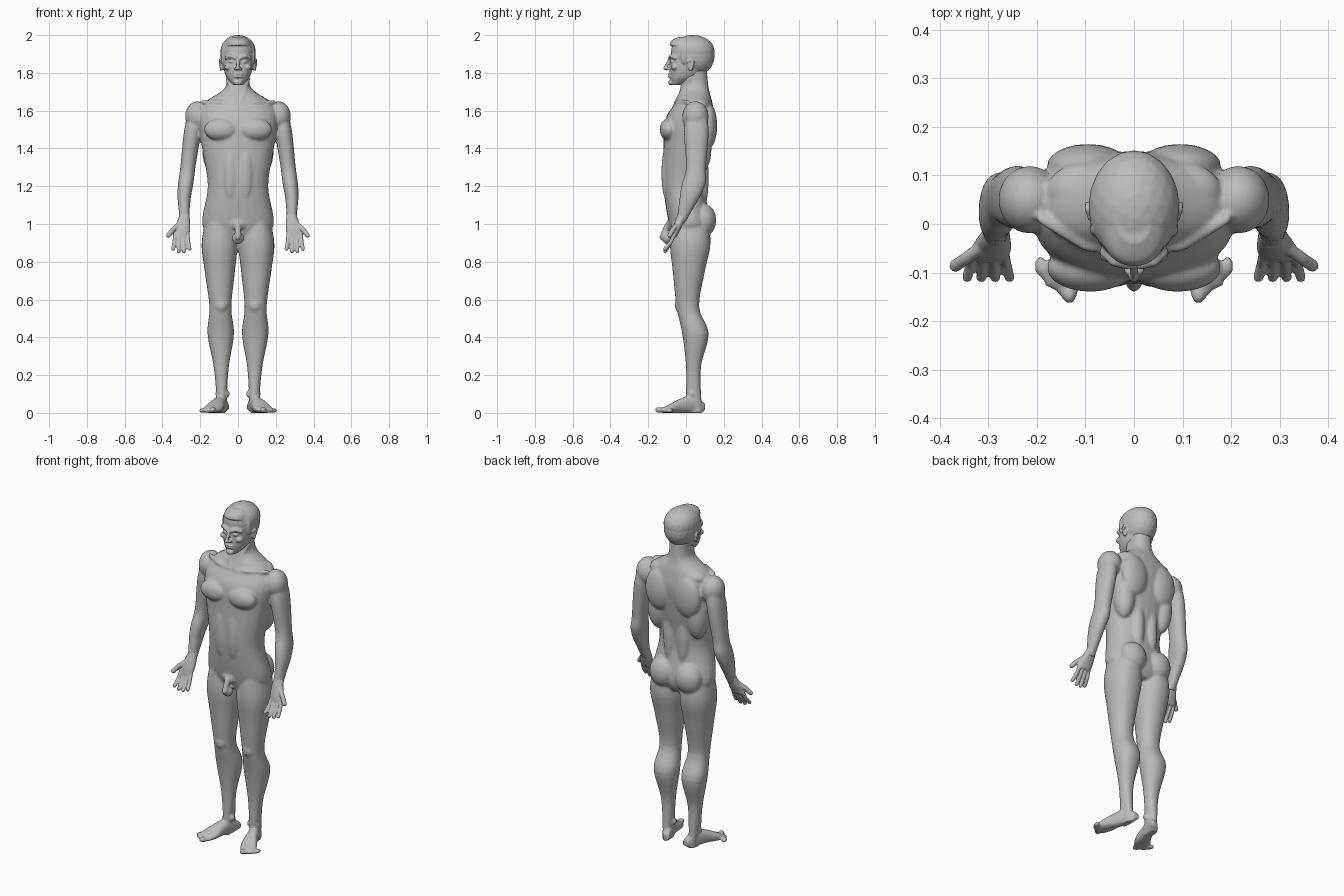
import bpy, bmesh, math
from mathutils import Vector

cube = bpy.data.objects.get("Cube")
if cube:
    bpy.data.objects.remove(cube)

skin = bpy.data.materials.new("grey_clay")
skin.use_nodes = True
skin.diffuse_color = (.5, .5, .5, 1)
skin.node_tree.nodes["Principled BSDF"].inputs["Base Color"].default_value = skin.diffuse_color
BOTH, LEFT, RIGHT, MIDDLE = (1, -1), (1,), (-1,), (1,)
SEGMENTS, STEPS = 28, 5

# One unit ball, reused for every rounded form
ball = bmesh.new()
bmesh.ops.create_icosphere(ball, subdivisions=3, radius=1)
ball.verts.index_update()
BALL_POINTS = [vert.co.copy() for vert in ball.verts]
BALL_FACES = [[vert.index for vert in face.verts] for face in ball.faces]
ball.free()


def spline(before, start, end, after, t):
    """Smooth blend between two neighbouring rings."""
    def blend(p, q, r, s):
        return q + t * (r - p + t * (2*p - 5*q + 4*r - s + t * (3*(q - r) + s - p))) / 2
    return [blend(*values) for values in zip(before, start, end, after)]


def rounded(value, power):
    return math.copysign(abs(value) ** (2 / power), value)


def loft(bm, rings, centre_line, sides=MIDDLE, lengthwise=False, power=2.2):
    """Closed tube; a ring is (position, half width, low side, high side)."""
    last = len(rings) - 1
    path = [spline(rings[max(i - 1, 0)], rings[i], rings[i + 1], rings[min(i + 2, last)], k / STEPS)
            for i in range(last) for k in range(STEPS)]
    path.append(rings[-1])
    for side in sides:
        loops = []
        for position, half_width, low, high in path:
            loop = []
            for k in range(SEGMENTS):
                angle = math.tau * k / SEGMENTS
                x = centre_line(position) + half_width * rounded(math.cos(angle), power)
                depth = (low + high + (high - low) * rounded(math.sin(angle), power)) / 2
                y, z = (position, depth) if lengthwise else (depth, position)
                loop.append(bm.verts.new((x * side, y, z)))
            loops.append(loop)
        for lower, upper in zip(loops, loops[1:]):
            for k in range(SEGMENTS):
                following = (k + 1) % SEGMENTS
                bm.faces.new((lower[k], lower[following], upper[following], upper[k]))
        bm.faces.new(loops[0])
        bm.faces.new(loops[-1])


def add_ball(bm, place, sides):
    for side in sides:
        verts = []
        for point in BALL_POINTS:
            x, y, z = place(point)
            verts.append(bm.verts.new((x * side, y, z)))
        for face in BALL_FACES:
            bm.faces.new([verts[i] for i in face])


def blob(bm, centre, radii, sides=MIDDLE):
    """Ellipsoid, repeated on each side asked for."""
    add_ball(bm, lambda point: Vector(centre) + Vector(radii) * point, sides)


def limb(bm, points, radius, sides=MIDDLE):
    """Thin tube with round ends and joints, for digits and small ridges."""
    for start, end in zip(map(Vector, points), map(Vector, points[1:])):
        def stretch(point):
            return (end if point.dot(end - start) > 0 else start) + point * radius
        add_ball(bm, stretch, sides)


def finish(bm, name, voxel, smoothing):
    """Fuse the overlapping forms into one smooth skin."""
    bmesh.ops.recalc_face_normals(bm, faces=bm.faces)
    mesh = bpy.data.meshes.new(name)
    bm.to_mesh(mesh)
    bm.free()
    mesh.materials.append(skin)
    obj = bpy.data.objects.new(name, mesh)
    bpy.context.collection.objects.link(obj)
    merge = obj.modifiers.new("merge", "REMESH")
    merge.mode = "VOXEL"
    merge.voxel_size = voxel
    merge.use_smooth_shade = True
    relax = obj.modifiers.new("relax", "SMOOTH")
    relax.factor = .5
    relax.iterations = smoothing


def middle_line(position):
    return 0


def leg_line(height):
    return .085 + .015 * height


def foot_line(depth):
    return .1 - .35 * depth


def arm_line(height):
    return .285 - .13 * max(0, height - 1.15)


def hand_line(height):
    return .43 - .14 * height


# Torso and neck
body = bmesh.new()
loft(body, [(.92, .12, -.06, .1), (1, .19, -.09, .13), (1.2, .16, -.12, .1), (1.4, .19, -.12, .13),
            (1.55, .21, -.11, .15), (1.64, .18, -.06, .14), (1.72, .07, -.03, .12),
            (1.82, .06, -.02, .11)], middle_line)

# Legs
loft(body, [(1.06, .06, -.07, .11), (.9, .094, -.085, .13), (.75, .08, -.07, .1), (.56, .058, -.05, .07),
            (.42, .07, -.02, .12), (.25, .041, 0, .08), (.1, .028, 0, .08), (0, .022, 0, .09)],
     leg_line, BOTH)

# Feet, toes and ankle bones
loft(body, [(.1, .02, .01, .05), (.04, .03, 0, .09), (-.02, .037, 0, .08), (-.08, .05, 0, .05),
            (-.13, .04, 0, .025)], foot_line, BOTH, lengthwise=True)
for toe in range(5):
    size = .012 if toe else .016
    blob(body, (.133 + .015 * toe, .014 * toe - .143, size), (size, .022, size), BOTH)
for across in (.055, .108):
    blob(body, (across, .03, .1), (.012, .016, .018), BOTH)

# Arms
loft(body, [(1.62, .03, .02, .1), (1.5, .045, -.01, .12), (1.3, .04, 0, .105), (1.2, .04, -.025, .1),
            (1.05, .027, -.045, .02), (1, .025, -.055, -.01)], arm_line, BOTH)

# Muscle masses
muscles = {
    "shoulder": ((.215, .05, 1.57), (.065, .07, .08)),
    "chest": ((.09, -.09, 1.5), (.09, .05, .06)),
    "shoulder_blade": ((.095, .12, 1.52), (.085, .045, .12)),
    "flank": ((.13, .07, 1.4), (.06, .065, .14)),
    "lower_back": ((.045, .08, 1.25), (.04, .04, .2)),
    "abdomen": ((.04, -.1, 1.27), (.04, .03, .15)),
    "buttock": ((.085, .09, 1.02), (.08, .07, .09)),
    "kneecap": ((.09, -.035, .57), (.034, .024, .04)),
    "neck_slope": ((.09, .07, 1.63), (.09, .06, .045)),
}
for centre, radii in muscles.values():
    blob(body, centre, radii, BOTH)

# Collarbones and front neck cords
limb(body, [(.02, -.055, 1.635), (.1, -.045, 1.645), (.19, .01, 1.645)], .011, BOTH)
limb(body, [(.015, -.05, 1.64), (.05, .02, 1.77)], .015, BOTH)

# Pelvic anatomy, kept plain
blob(body, (0, -.08, 1), (.045, .022, .035))
blob(body, (0, -.1, .925), (.032, .025, .032))
limb(body, [(0, -.1, .99), (0, -.125, .93)], .016)
finish(body, "body", voxel=.007, smoothing=4)

# Head: jaw, skull and chin
head = bmesh.new()
loft(head, [(1.735, .025, -.075, -.03), (1.78, .063, -.086, .07), (1.85, .08, -.085, .11),
            (1.93, .08, -.075, .12)], middle_line)
blob(head, (0, .035, 1.89), (.093, .117, .11))
blob(head, (0, -.08, 1.75), (.024, .014, .016))

# Nose, brows, eyes, cheekbones and lips
limb(head, [(0, -.086, 1.87), (0, -.108, 1.83)], .009)
blob(head, (0, -.107, 1.824), (.012, .014, .01))
blob(head, (.012, -.095, 1.822), (.009, .011, .008), BOTH)
limb(head, [(.014, -.084, 1.88), (.04, -.078, 1.89), (.062, -.058, 1.88)], .01, BOTH)
blob(head, (.034, -.073, 1.86), (.015, .013, .009), BOTH)
blob(head, (.05, -.06, 1.83), (.022, .02, .016), BOTH)
for height in (1.78, 1.792):
    blob(head, (0, -.084, height), (.026, .012, .006))

# Ears with a rim
blob(head, (.085, .025, 1.84), (.01, .017, .03), BOTH)
limb(head, [(.09, .01, 1.86), (.096, .03, 1.87), (.097, .04, 1.855), (.09, .025, 1.815)], .0055, BOTH)

# Short hair with a stepped front edge and sideburns
blob(head, (0, .036, 1.915), (.094, .116, .086))
loft(head, [(1.945, .07, -.088, .08), (1.97, .06, -.078, .08), (1.99, .035, -.04, .06)], middle_line)
blob(head, (.082, -.01, 1.89), (.009, .016, .045), BOTH)
finish(head, "head", voxel=.0045, smoothing=2)

# Hands, palms forward
for name, side in (("left_hand", LEFT), ("right_hand", RIGHT)):
    hand = bmesh.new()
    loft(hand, [(1.06, .024, -.04, .01), (.98, .04, -.07, -.025), (.93, .04, -.08, -.05)], hand_line, side)
    for finger in range(4):
        spread = finger - 1.5
        root = (.3 + .022 * spread, -.062, .945)
        knuckle = (.3 + .025 * spread, -.083, .9)
        tip = (.3 + .029 * spread, -.11, .85 + .012 * abs(spread))
        limb(hand, [root, knuckle, tip], .0105, side)
    limb(hand, [(.31, -.045, 1), (.345, -.07, .97), (.368, -.086, .94)], .013, side)
    finish(hand, name, voxel=.0045, smoothing=2)
